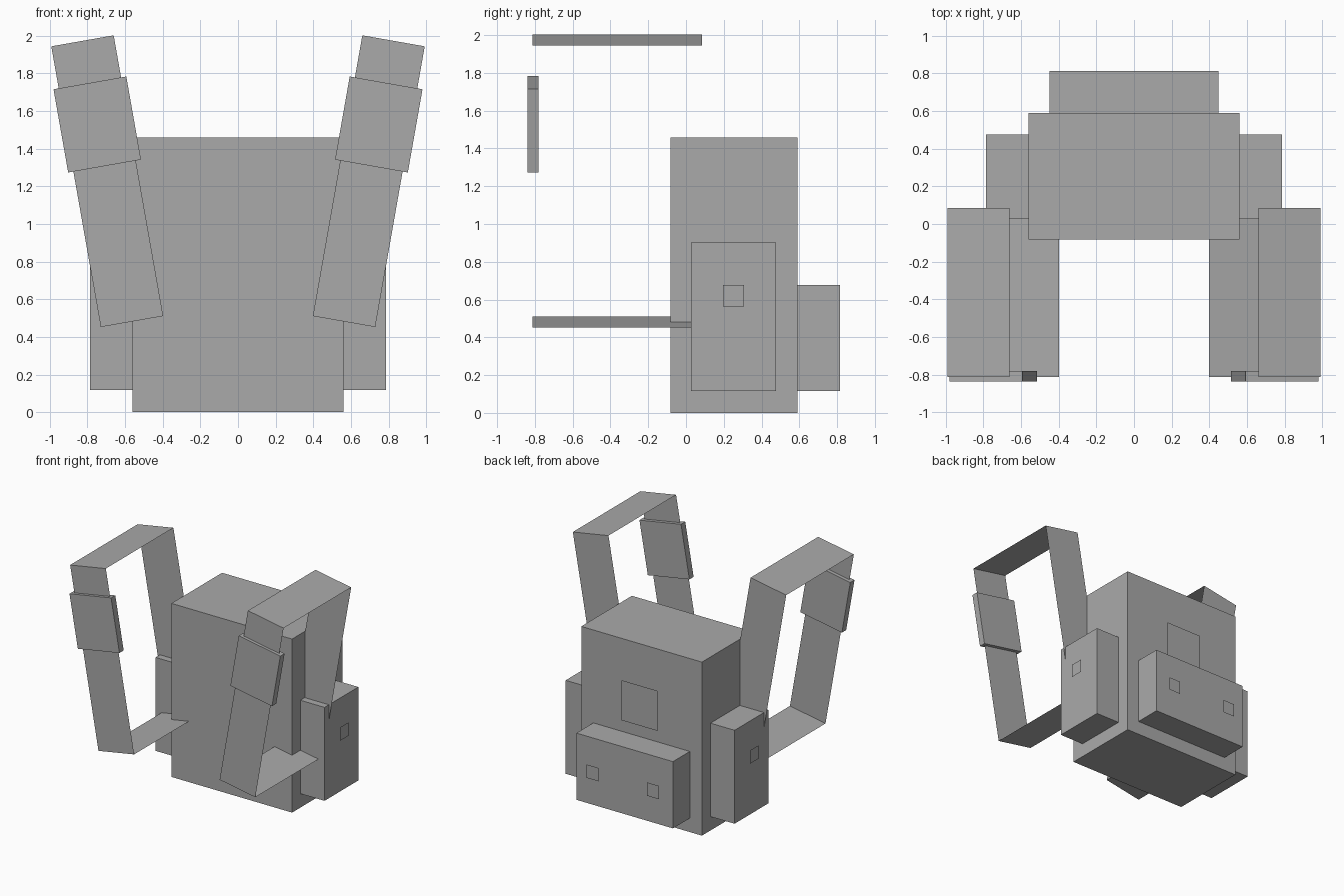
import bpy, bmesh
from math import radians
from mathutils import Matrix, Vector

cube = bpy.data.objects.get("Cube")
if cube:
    bpy.data.objects.remove(cube, do_unlink=True)

U = 0.1122          # one block unit
GAP = 0.027         # distance the patches float off the surface
GREY = (0.4, 0.4, 0.4, 1.0)

mat = bpy.data.materials.new("plain grey")
mat.use_nodes = True
mat.diffuse_color = GREY
mat.node_tree.nodes["Principled BSDF"].inputs["Base Color"].default_value = GREY


def add_block(name, centre, size, tilt=0.0, drop=None):
    """Block tilted about y; drop(normal) chooses faces left open."""
    bm = bmesh.new()
    bmesh.ops.create_cube(bm, size=1.0)
    if drop:
        bm.normal_update()
        bmesh.ops.delete(bm, geom=[f for f in bm.faces if drop(f.normal)], context='FACES')
    bm.transform(Matrix.Diagonal((*size, 1.0)))
    mesh = bpy.data.meshes.new(name)
    bm.to_mesh(mesh)
    bm.free()
    mesh.materials.append(mat)
    obj = bpy.data.objects.new(name, mesh)
    obj.location = centre
    obj.rotation_euler.y = tilt
    bpy.context.collection.objects.link(obj)
    return obj


def add_patch(name, centre, size, axis):
    """Single flat square facing outwards along the axis vector."""
    out = Vector(axis)
    add_block(name, centre, (size, size, size), drop=lambda n: n.dot(out) < 0.5).location -= out * size / 2


# Main bag and rear pocket
BACK = 0.59
add_block("bag_body", (0, BACK - 3 * U, 6.5 * U), (10 * U, 6 * U, 13 * U))
add_block("rear_pocket", (0, BACK + U, 3.54 * U), (8 * U, 2 * U, 5 * U))
add_patch("rear_patch", (0, BACK + GAP, 8.5 * U), 3 * U, (0, 1, 0))

for side, label in ((1, "left"), (-1, "right")):
    # Side pocket with its button
    add_block(label + "_side_pocket", (side * 6 * U, 0.252, 4.54 * U), (2 * U, 4 * U, 7 * U))
    add_patch(label + "_side_button", (side * (7 * U + GAP), 0.252, 5.53 * U), U, (side, 0, 0))
    # Button on the rear pocket
    add_patch(label + "_rear_button", (side * 2.5 * U, BACK + 2 * U + GAP, 3.55 * U), U, (0, 1, 0))
    # Shoulder strap: thin loop open at its sides, leaning outwards
    tilt = side * radians(10)
    centre = Vector((side * 0.695, -0.363, 1.2275))
    add_block(label + "_strap", centre, (3 * U, 8 * U, 13.5 * U), tilt, lambda n: abs(n.x) > 0.5)
    # Pad on the front of the strap
    up = Matrix.Rotation(tilt, 3, 'Y') @ Vector((0, 0, 1))
    add_block(label + "_strap_pad", centre + up * 0.306 - Vector((0, 4 * U - 0.002, 0)),
              (3.5 * U, U / 2, 4 * U), tilt)
